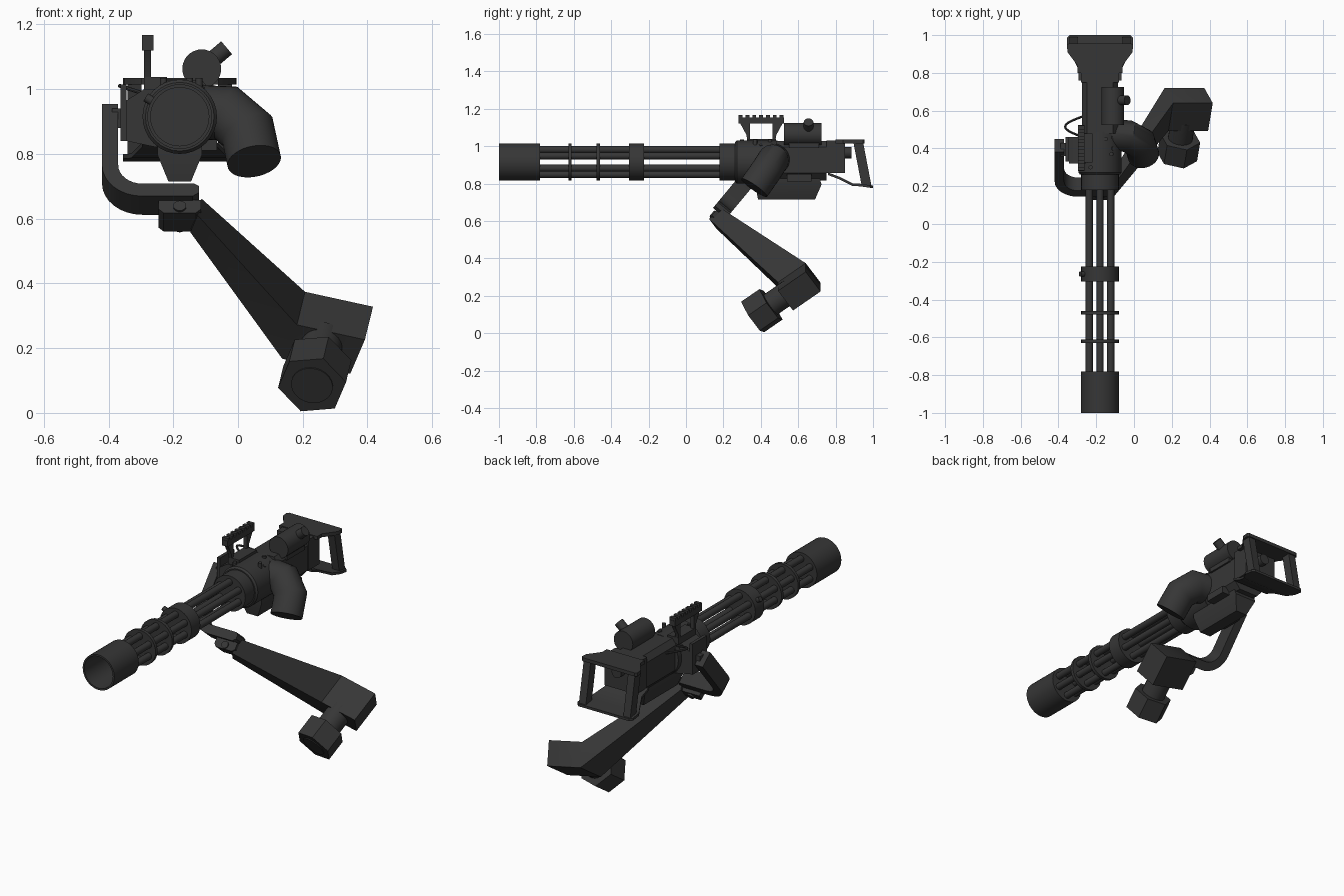
import bpy, bmesh, math
from mathutils import Vector as V

if "Cube" in bpy.data.objects:
    bpy.data.objects.remove(bpy.data.objects["Cube"])

mat = bpy.data.materials.new("gunmetal")
mat.diffuse_color = (0.037, 0.037, 0.037, 1)
mat.use_nodes = True
mat.node_tree.nodes["Principled BSDF"].inputs["Base Color"].default_value = mat.diffuse_color
CX, CZ = -0.18, 0.915          # gun axis
X, Y, Z = V((1, 0, 0)), V((0, 1, 0)), V((0, 0, 1))


def finish(name, bm):
    bmesh.ops.recalc_face_normals(bm, faces=bm.faces)
    me = bpy.data.meshes.new(name)
    bm.to_mesh(me)
    bm.free()
    me.materials.append(mat)
    ob = bpy.data.objects.new(name, me)
    bpy.context.collection.objects.link(ob)
    return ob


def loft(name, rings):
    """Skin a list of point rings and cap both ends."""
    bm = bmesh.new()
    rs = [[bm.verts.new(p) for p in r] for r in rings]
    n = len(rs[0])
    for a, b in zip(rs, rs[1:]):
        for i in range(n):
            bm.faces.new((a[i], a[(i + 1) % n], b[(i + 1) % n], b[i]))
    bm.faces.new(rs[0])
    bm.faces.new(rs[-1])
    return finish(name, bm)


def lathe(name, profile, n=32):
    """Revolve (y, radius) points about the gun axis."""
    ang = [2 * math.pi * i / n for i in range(n)]
    return loft(name, [[(CX + r * math.cos(a), y, CZ + r * math.sin(a)) for a in ang]
                       for y, r in profile])


def prism(name, pts, o, u, v, w, w0, w1):
    """Extrude a 2D outline, drawn on axes u and v, from w0 to w1 along w."""
    o = V(o)
    return loft(name, [[o + u * a + v * b + w * k for a, b in pts] for k in (w0, w1)])


def box(name, x0, x1, y0, y1, z0, z1):
    return prism(name, [(x0, y0), (x1, y0), (x1, y1), (x0, y1)], (0, 0, 0), X, Y, Z, z0, z1)


def tube(name, pts, r, n=24, ref=Z):
    """Round bar with mitred corners along a path."""
    pts = [V(p) for p in pts]
    d = (pts[1] - pts[0]).normalized()
    if abs(d.dot(ref)) > 0.95:
        ref = X
    a = (ref - d * ref.dot(d)).normalized()
    b = d.cross(a)
    rings = [[pts[0] + (a * math.cos(t) + b * math.sin(t)) * r
              for t in (2 * math.pi * i / n for i in range(n))]]
    for i in range(1, len(pts)):
        d = (pts[i] - pts[i - 1]).normalized()
        nxt = (pts[i + 1] - pts[i]).normalized() if i + 1 < len(pts) else d
        nrm = (d + nxt).normalized()
        rings.append([p + d * ((pts[i] - p).dot(nrm) / d.dot(nrm)) for p in rings[-1]])
    return loft(name, rings)


# Barrel cluster: hollow muzzle shroud, six barrels, rings and clamp
lathe("muzzle_shroud", [(-0.8, 0.09), (-1, 0.09), (-1, 0.1), (-0.78, 0.1)], 40)
for i in range(6):
    a = math.radians(30 + 60 * i)
    x, z = CX + 0.066 * math.cos(a), CZ + 0.066 * math.sin(a)
    tube("barrel", [(x, -0.8, z), (x, 0.2, z)], 0.019, 16)
for y in (-0.62, -0.47):
    lathe("barrel_ring", [(y - 0.009, 0.1), (y + 0.009, 0.1)])
lathe("barrel_clamp", [(-0.305, 0.1), (-0.225, 0.1)])
tube("clamp_knob", [(-0.26, -0.265, 0.96), (-0.285, -0.265, 0.975)], 0.014, 12)

# Receiver
lathe("receiver_front", [(0.18, 0.1), (0.262, 0.1)])
lathe("receiver_housing", [(0.262, 0.106), (0.272, 0.115), (0.49, 0.115)])
prism("receiver_body", [(-.06, -.1), (.06, -.1), (.095, -.06), (.095, .08), (.07, .112),
                        (-.07, .112), (-.095, .08), (-.095, -.06)],
      (CX, 0, CZ), X, Z, Y, 0.48, 0.75)
box("receiver_rear", CX - 0.1, CX + 0.1, 0.75, 0.85, 0.855, 1.03)
tube("rear_knob", [(CX, 0.84, 0.965), (CX, 0.885, 0.965)], 0.03, 16)
box("side_box", -0.13, -0.065, 0.54, 0.67, 0.81, 0.85)
for x, y in ((-0.12, 0.37), (-0.15, 0.45), (-0.23, 0.3)):
    tube("receiver_stud", [(x, y, 0.98), (x, y, 1.035)], 0.011, 12)
for x in (-0.25, -0.11):
    for y in (0.4, 0.46):
        tube("housing_bolt", [(CX, y, CZ), (x, y, CZ + 0.095)], 0.01, 8)

# Lower belly with tapered sides and sloping ends
belly = [(0.07, 0.37, 0.71, 0.84), (0.068, 0.37, 0.725, 0.795), (0.035, 0.385, 0.69, 0.715)]
loft("belly", [[(CX - h, y0, z), (CX + h, y0, z), (CX + h, y1, z), (CX - h, y1, z)]
               for h, y0, y1, z in belly])

# Ammunition elbow on the right
tube("feed_elbow", [(-0.15, 0.475, 0.93), (-0.035, 0.465, 0.925),
                    (0.03, 0.43, 0.87), (0.05, 0.365, 0.777)], 0.084, 32)

# Drive motor and its stub
tube("motor", [(-0.112, 0.525, 1.063), (-0.112, 0.725, 1.063)], 0.06, 28)
tube("motor_stub", [(-0.11, 0.655, 1.065), (-0.035, 0.655, 1.128)], 0.026, 16)
box("motor_mount", -0.16, -0.075, 0.55, 0.71, 0.99, 1.04)

# Sight rail: legs, top bar, base and teeth
for s in (1, -1):
    leg = [(-.115 * s, 1.125), (-.06 * s, 1.125), (-.06 * s, 1.03), (-.075 * s, 1.03), (-.08 * s, 1.06)]
    prism("sight_leg", leg, (0, 0.403, 0), Y, Z, X, -0.29, -0.268)
box("sight_rail", -0.297, -0.261, 0.28, 0.523, 1.12, 1.152)
box("sight_base", -0.29, -0.22, 0.325, 0.48, 1.0, 1.038)
for i in range(7):
    y = 0.282 + 0.0365 * i
    box("sight_tooth", -0.297, -0.261, y, y + 0.02, 1.15, 1.167)

# Rear spade handle: flared top plate, bent lower plate, two slanted grips
prism("handle_top", [(-.12, .80), (.12, .80), (.12, .84), (.172, .91), (.175, .945), (.165, .955),
                     (-.165, .955), (-.175, .945), (-.172, .91), (-.12, .84)],
      (CX, 0, 0), X, Y, Z, 1.015, 1.035)
lower = [(0.76, 0.845, 0.115), (0.82, 0.822, 0.115), (0.89, 0.787, 0.15),
         (0.93, 0.785, 0.175), (0.985, 0.777, 0.175), (1.0, 0.776, 0.16)]
loft("handle_bottom", [[(CX - h, y, z), (CX + h, y, z), (CX + h, y, z + 0.014), (CX - h, y, z + 0.014)]
                       for y, z, h in lower])
for s in (-1, 1):
    x = CX + 0.14 * s
    loft("handle_grip", [[(x - .022, y - .026, z), (x + .022, y - .026, z),
                          (x + .022, y + .026, z), (x - .022, y + .026, z)]
                         for y, z in ((0.921, 1.02), (0.966, 0.785))])

# Left mount, plate and cable
prism("left_mount", [(-.345, .84), (-.25, .82), (-.25, 1.0), (-.29, 1.0), (-.345, .965)],
      (0, 0, 0), X, Z, Y, 0.32, 0.46)
box("left_plate", -0.363, -0.345, 0.33, 0.46, 0.84, 1.015)
box("arm_pivot", -0.39, -0.34, 0.36, 0.43, 0.88, 0.94)
cable = [(-0.27 - 0.095 * math.sin(t), 0.46 + 0.11 * t / math.pi, 0.98 + 0.03 * math.sin(t))
         for t in (math.pi * i / 10 for i in range(11))]
tube("cable", cable, 0.006, 8)

# Slanted support bracket that curves under the gun
SV, SW = V((0, 0.64, 0.77)), V((0, -0.77, 0.64))


def arc(r, a0, a1):
    return [(-0.295 + r * math.cos(math.radians(a0 + (a1 - a0) * i / 8)),
             0.1 + r * math.sin(math.radians(a0 + (a1 - a0) * i / 8))) for i in range(9)]


outline = ([(-.42, .344)] + arc(0.125, 180, 270) + [(-.14, -.025), (-.12, -.01), (-.12, .015), (-.135, .025)]
           + arc(0.075, 270, 180) + [(-.37, .344)])
prism("support_bracket", outline, (0, 0.195, 0.66), X, SV, SW, -0.045, 0.045)
prism("hinge_block", [(-.065, -.012), (-.05, -.027), (.05, -.027), (.065, -.012), (.065, .025), (-.065, .025)],
      (-0.18, 0.18, 0.61), X, SV, SW, -0.045, 0.045)
tube("hinge_pin", [V((-0.18, 0.18, 0.605)) - SW * 0.05, V((-0.18, 0.18, 0.605)) + SW * 0.055], 0.02, 16)

# Tapered leg, end box and hexagonal foot
A, E1, E2, E3 = V((.207, .64, .374)), V((.21, 0, -.046)), V((-.025, -.148, -.102)), V((-.045, .08, -.105))
face = [A, A + E2, A + E2 + E3, A + E3]
mid = A + (E2 + E3) / 2
loft("leg", [[V((-0.13, 0.18, 0.61)) + (p - mid) * 0.5 for p in face], face, [p + E1 for p in face]])
foot = V((0.237, 0.405, 0.12))
d = E2.normalized()
tube("foot_stem", [foot - d * 0.19, foot], 0.065, 24)
tube("foot", [foot - d * 0.06, foot + d * 0.06], 0.108, 6, E3.normalized())
tube("foot_pad", [foot, foot + d * 0.064], 0.065, 24)

# Smooth the round parts, keep edges sharp
bpy.ops.object.select_all(action='SELECT')
bpy.context.view_layer.objects.active = bpy.data.objects["foot"]
bpy.ops.object.shade_smooth_by_angle(angle=math.radians(35))
